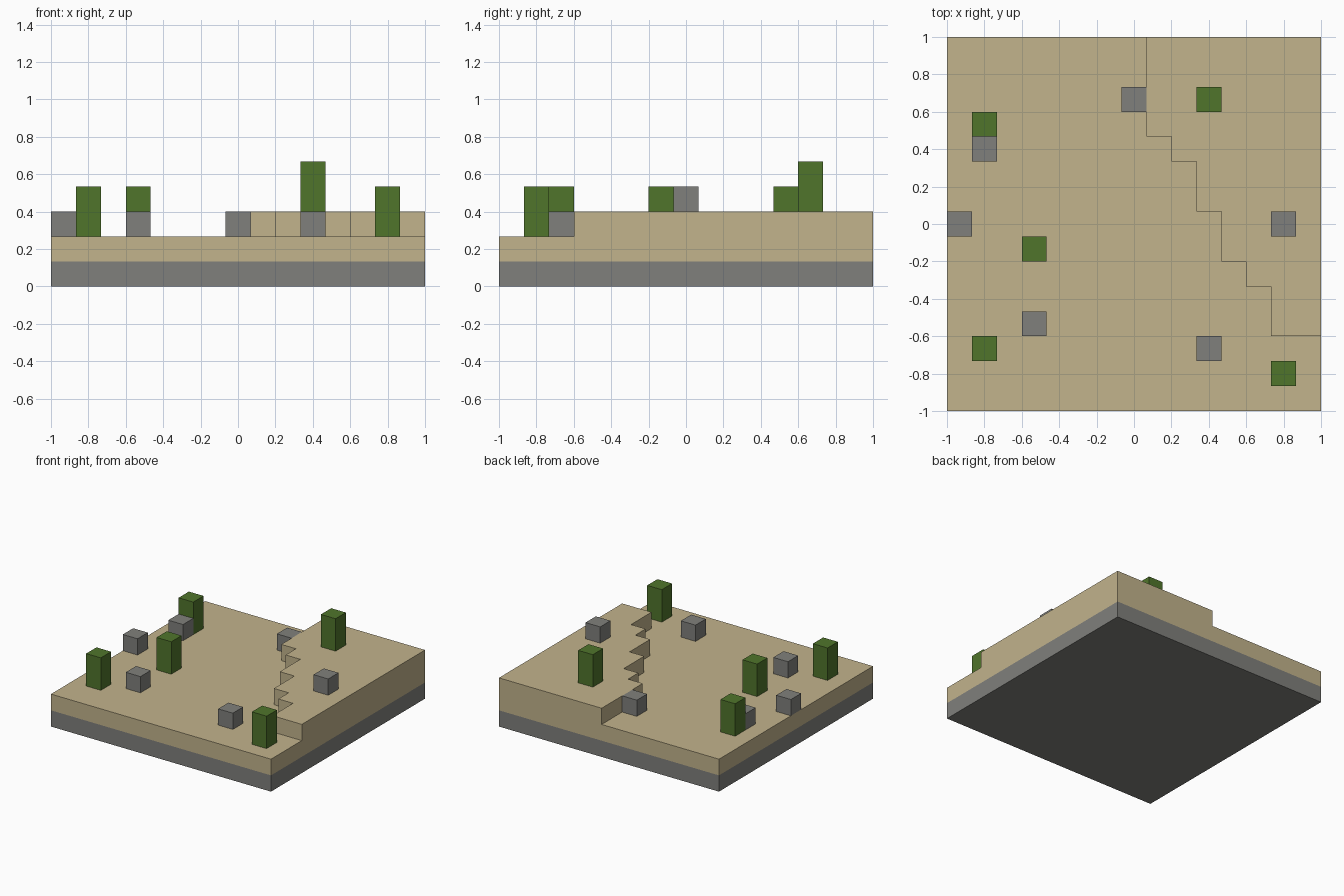
import bpy
import bmesh

cube = bpy.data.objects.get("Cube")
if cube:
    bpy.data.objects.remove(cube, do_unlink=True)

U = 2 / 15  # one block of the 15 x 15 grid


def material(name, rgb):
    linear = [((c / 255 + 0.055) / 1.055) ** 2.4 for c in rgb] + [1]
    mat = bpy.data.materials.new(name)
    mat.use_nodes = True
    mat.diffuse_color = linear
    bsdf = mat.node_tree.nodes["Principled BSDF"]
    bsdf.inputs["Base Color"].default_value = linear
    bsdf.inputs["Roughness"].default_value = 0.9
    return mat


SAND = material("sand", (194, 179, 140))
STONE = material("stone_grey", (128, 128, 124))
GREEN = material("cactus_green", (80, 117, 43))


def add_object(name, bm, mat):
    bmesh.ops.recalc_face_normals(bm, faces=bm.faces)
    mesh = bpy.data.meshes.new(name)
    bm.to_mesh(mesh)
    bm.free()
    mesh.materials.append(mat)
    obj = bpy.data.objects.new(name, mesh)
    bpy.context.collection.objects.link(obj)
    return obj


def block(name, col, row, level, size, mat):
    """Box with its lower corner on a grid cell, size in blocks."""
    bm = bmesh.new()
    bmesh.ops.create_cube(bm, size=1)
    for v in bm.verts:
        v.co = [(c + s * (p + 0.5)) * U
                for c, s, p in zip((col - 7.5, row - 7.5, level), size, v.co)]
    return add_object(name, bm, mat)


def raise_faces(bm, faces):
    """Extrude faces up by one block and return the lifted faces."""
    new = bmesh.ops.extrude_face_region(bm, geom=faces)["geom"]
    lifted = [f for f in new if isinstance(f, bmesh.types.BMFace)]
    verts = [v for v in new if isinstance(v, bmesh.types.BMVert)]
    bmesh.ops.translate(bm, verts=verts, vec=(0, 0, U))
    return lifted


# Stone layer under the ground
block("stone_base", 0, 0, 0, (15, 15, 1), STONE)

# Sand ground, with a stepped terrace in the back right corner of the plan
steps = [(15, 3), (13, 3), (13, 5), (12, 5), (12, 6), (11, 6), (11, 8),
         (10, 8), (10, 10), (9, 10), (9, 11), (8, 11), (8, 15)]
bm = bmesh.new()


def corner(p):
    return bm.verts.new(((p[0] - 7.5) * U, (p[1] - 7.5) * U, U))


ledge = [corner(p) for p in steps]
low = bm.faces.new([corner(p) for p in ((0, 15), (0, 0), (15, 0))] + ledge)
high = bm.faces.new(ledge[::-1] + [corner((15, 15))])
low.normal_update()
high.normal_update()
tops = raise_faces(bm, [low, high])
terrace = max(tops, key=lambda f: f.calc_center_median().x + f.calc_center_median().y)
raise_faces(bm, [terrace])
bmesh.ops.dissolve_limit(bm, angle_limit=0.01, verts=bm.verts, edges=bm.edges)
add_object("sand_ground", bm, SAND)

# Single-block rocks: column, row, level
rocks = [(7, 12, 2), (1, 10, 2), (0, 7, 2), (3, 3, 2), (10, 2, 2), (13, 7, 3)]
for i, cell in enumerate(rocks, 1):
    block(f"rock_{i}", *cell, (1, 1, 1), STONE)

# Cacti, two blocks tall
cacti = [(1, 11, 2), (3, 6, 2), (1, 2, 2), (13, 1, 2), (10, 12, 3)]
for i, cell in enumerate(cacti, 1):
    block(f"cactus_{i}", *cell, (1, 1, 2), GREEN)
